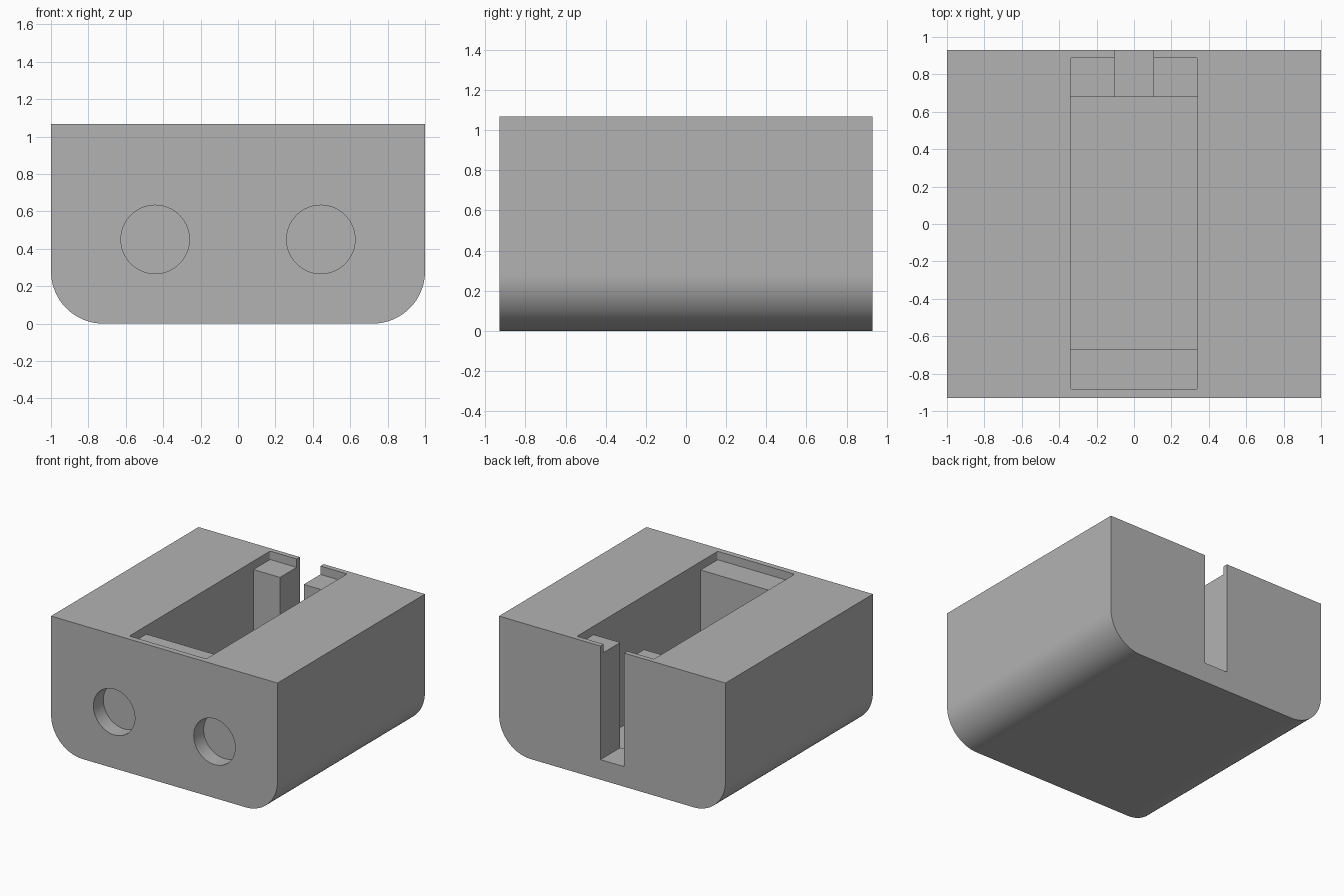
import bpy
import bmesh
import math
from mathutils import Matrix

cube = bpy.data.objects.get("Cube")
if cube:
    bpy.data.objects.remove(cube, do_unlink=True)

W, D, H = 1.0, 0.93, 1.067      # half width, half depth, height
R = 0.28                        # lower edge radius

grey = bpy.data.materials.new("plain grey")
grey.use_nodes = True
grey.diffuse_color = (0.45, 0.45, 0.45, 1)
grey.node_tree.nodes["Principled BSDF"].inputs["Base Color"].default_value = (0.45, 0.45, 0.45, 1)


def add_object(name, bm):
    bmesh.ops.recalc_face_normals(bm, faces=bm.faces)
    mesh = bpy.data.meshes.new(name)
    bm.to_mesh(mesh)
    bm.free()
    mesh.materials.append(grey)
    obj = bpy.data.objects.new(name, mesh)
    bpy.context.collection.objects.link(obj)
    return obj


def box_cutter(name, x, y0, y1, z0, corner=0):
    """Box of half width x, open through the top, with optional rounded upright corners."""
    bm = bmesh.new()
    z1 = H + 0.2
    bmesh.ops.create_cube(bm, size=1, matrix=Matrix.Translation((0, (y0 + y1) / 2, (z0 + z1) / 2))
                          @ Matrix.Diagonal((2 * x, y1 - y0, z1 - z0, 1)))
    if corner:
        upright = [e for e in bm.edges if abs(e.verts[0].co.z - e.verts[1].co.z) > 0.1]
        bmesh.ops.bevel(bm, geom=upright, offset=corner, segments=4, profile=0.5, affect='EDGES')
    return add_object(name, bm)


def hole_cutter(name, x):
    bm = bmesh.new()
    depth = 0.125
    bmesh.ops.create_cone(bm, cap_ends=True, segments=64, radius1=0.183, radius2=0.183, depth=2 * depth,
                          matrix=Matrix.Translation((x, -D, 0.45)) @ Matrix.Rotation(math.pi / 2, 4, 'X'))
    return add_object(name, bm)


# Body: profile with rounded lower edges, extruded front to back
profile = [(-W, H)]
for side, start in ((-1, math.pi), (1, 1.5 * math.pi)):
    for i in range(25):
        a = start + i / 24 * math.pi / 2
        profile.append((side * (W - R) + R * math.cos(a), R + R * math.sin(a)))
profile.append((W, H))
bm = bmesh.new()
face = bm.faces.new([bm.verts.new((x, -D, z)) for x, z in profile])
out = bmesh.ops.extrude_face_region(bm, geom=[face])
bmesh.ops.translate(bm, vec=(0, 2 * D, 0), verts=[v for v in out["geom"] if isinstance(v, bmesh.types.BMVert)])
body = add_object("body", bm)

# Lid recess, deep pocket, back cable slot and front holes
cutters = [
    box_cutter("lid_recess_cutter", 0.34, -0.885, 0.89, 1.0, 0.01),
    box_cutter("pocket_cutter", 0.34, -0.67, 0.68, 0.13),
    box_cutter("cable_slot_cutter", 0.105, 0.5, D + 0.2, 0.16),
    hole_cutter("left_hole_cutter", 0.443),
    hole_cutter("right_hole_cutter", -0.443),
]
for cutter in cutters:
    cutter.hide_render = True
    mod = body.modifiers.new(cutter.name, 'BOOLEAN')
    mod.operation = 'DIFFERENCE'
    mod.solver = 'EXACT'
    mod.object = cutter

# Bake the cuts and remove the cutters
bpy.ops.object.select_all(action='DESELECT')
body.select_set(True)
bpy.context.view_layer.objects.active = body
for mod in list(body.modifiers):
    bpy.ops.object.modifier_apply(modifier=mod.name)
for cutter in cutters:
    bpy.data.objects.remove(cutter, do_unlink=True)
bpy.ops.object.shade_smooth_by_angle(angle=math.radians(30))
